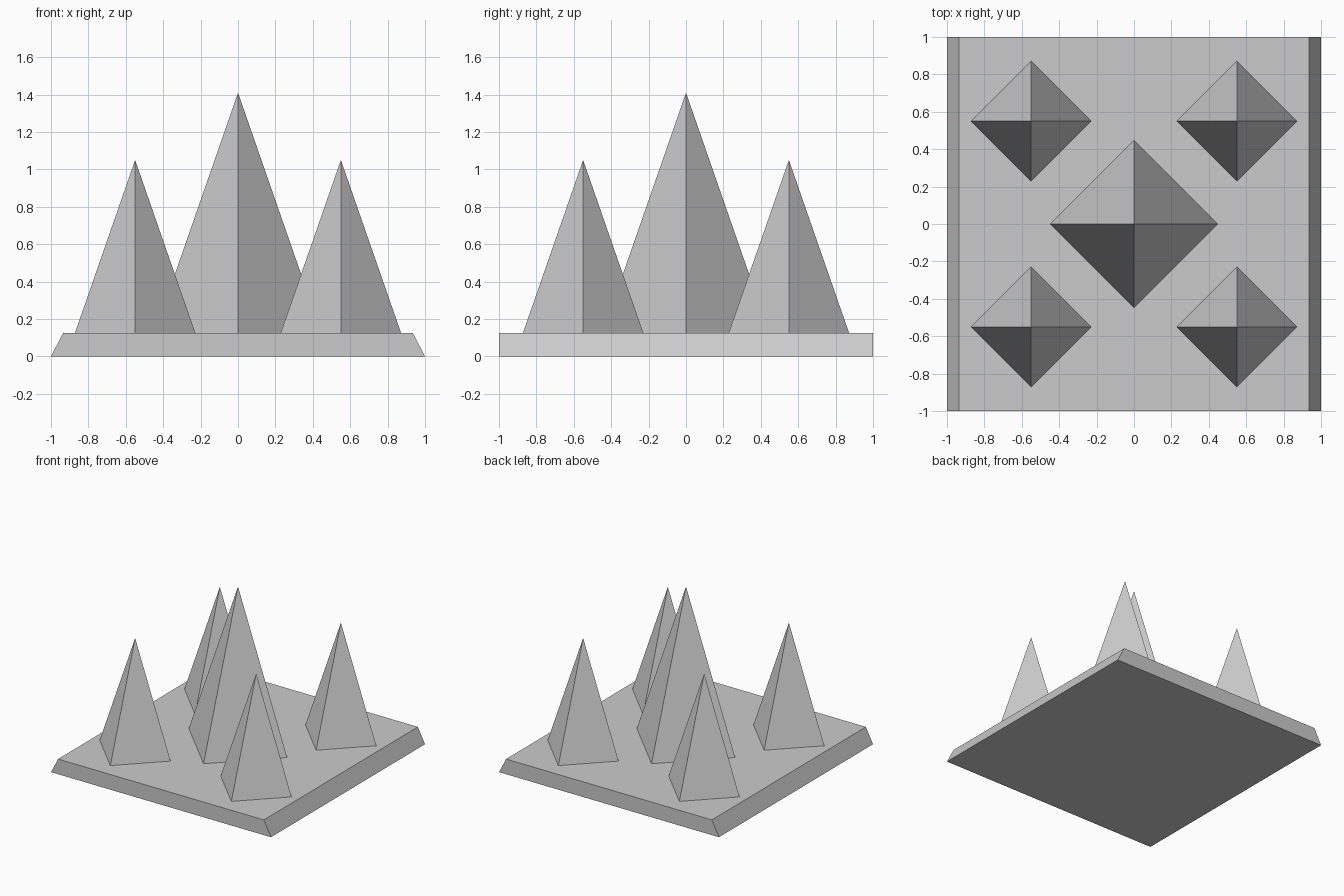
import bpy
import bmesh

cube = bpy.data.objects.get("Cube")
if cube:
    bpy.data.objects.remove(cube, do_unlink=True)

BASE_TOP = 0.125

grey = bpy.data.materials.new("light grey")
grey.use_nodes = True
color = (0.6, 0.6, 0.6, 1)
grey.diffuse_color = color
grey.node_tree.nodes["Principled BSDF"].inputs["Base Color"].default_value = color


def add_object(name, bm):
    bmesh.ops.recalc_face_normals(bm, faces=bm.faces)
    mesh = bpy.data.meshes.new(name)
    bm.to_mesh(mesh)
    bm.free()
    mesh.materials.append(grey)
    obj = bpy.data.objects.new(name, mesh)
    bpy.context.collection.objects.link(obj)
    return obj


# Base slab: bevelled on the left and right sides only
def base_slab():
    bm = bmesh.new()
    profile = [(-1, 0), (1, 0), (0.935, BASE_TOP), (-0.935, BASE_TOP)]
    face = bm.faces.new([bm.verts.new((x, -1, z)) for x, z in profile])
    swept = bmesh.ops.extrude_face_region(bm, geom=[face], use_keep_orig=True)
    moved = [v for v in swept["geom"] if isinstance(v, bmesh.types.BMVert)]
    bmesh.ops.translate(bm, verts=moved, vec=(0, 2, 0))
    add_object("base_slab", bm)


# Four-sided spike with its edges pointing along the axes
def spike(name, x, y, radius, top):
    height = top - BASE_TOP
    bm = bmesh.new()
    bmesh.ops.create_cone(bm, cap_ends=True, segments=4,
                          radius1=radius, radius2=0, depth=height)
    bmesh.ops.remove_doubles(bm, verts=bm.verts, dist=0.0001)
    bmesh.ops.translate(bm, verts=bm.verts, vec=(0, 0, height / 2))
    add_object(name, bm).location = (x, y, BASE_TOP)


base_slab()
spike("centre_spike", 0, 0, 0.447, 1.41)
for side, x in (("left", 0.55), ("right", -0.55)):
    for end, y in (("front", -0.55), ("back", 0.55)):
        spike(f"{end}_{side}_spike", x, y, 0.322, 1.05)
